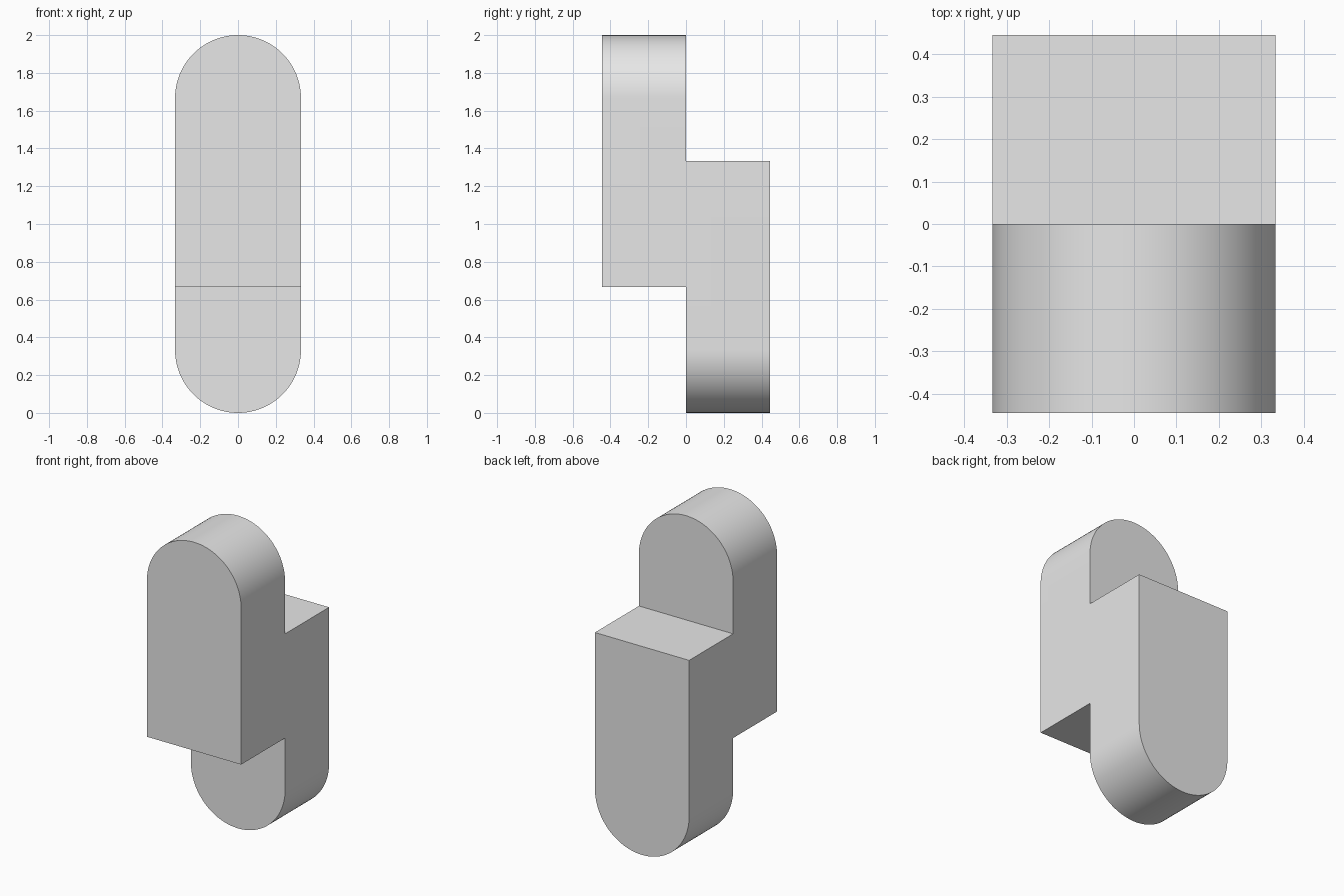
import bpy, bmesh, math

if "Cube" in bpy.data.objects:
    bpy.data.objects.remove(bpy.data.objects["Cube"], do_unlink=True)

RADIUS = 1 / 3      # half width and end radius
DEPTH = 4 / 9       # thickness of each half
HEIGHT = 2.0
SEGMENTS = 48       # per rounded end

grey = bpy.data.materials.new("light_grey")
grey.use_nodes = True
grey.diffuse_color = (0.8, 0.8, 0.8, 1)
grey.node_tree.nodes["Principled BSDF"].inputs["Base Color"].default_value = (0.8, 0.8, 0.8, 1)


def add_object(name, bm):
    bmesh.ops.recalc_face_normals(bm, faces=bm.faces)
    mesh = bpy.data.meshes.new(name)
    bm.to_mesh(mesh)
    bm.free()
    mesh.materials.append(grey)
    obj = bpy.data.objects.new(name, mesh)
    bpy.context.collection.objects.link(obj)
    return obj


def arc(center_z, start):
    angles = [start + math.pi * i / SEGMENTS for i in range(SEGMENTS + 1)]
    return [(RADIUS * math.cos(a), -DEPTH, center_z + RADIUS * math.sin(a)) for a in angles]


# Round-ended block, full depth
bm = bmesh.new()
outline = arc(HEIGHT - RADIUS, 0) + arc(RADIUS, math.pi)
face = bm.faces.new([bm.verts.new(p) for p in outline])
extruded = bmesh.ops.extrude_face_region(bm, geom=[face])["geom"]
moved = [v for v in extruded if isinstance(v, bmesh.types.BMVert)]
bmesh.ops.translate(bm, verts=moved, vec=(0, 2 * DEPTH, 0))
block = add_object("offset_block", bm)

# Notches: lower front and upper back
cutters = []
for name, y, z in (("front_notch", -0.5, HEIGHT / 3 - 0.5),
                   ("back_notch", 0.5, HEIGHT * 2 / 3 + 0.5)):
    bm = bmesh.new()
    bmesh.ops.create_cube(bm, size=1)
    bmesh.ops.translate(bm, verts=bm.verts, vec=(0, y, z))
    cutter = add_object(name, bm)
    cutter.hide_render = True
    cutters.append(cutter)

bpy.ops.object.select_all(action="DESELECT")
block.select_set(True)
bpy.context.view_layer.objects.active = block
for cutter in cutters:
    mod = block.modifiers.new(cutter.name, "BOOLEAN")
    mod.operation = "DIFFERENCE"
    mod.solver = "EXACT"
    mod.object = cutter
    bpy.ops.object.modifier_apply(modifier=mod.name)
    bpy.data.objects.remove(cutter, do_unlink=True)

# Smooth rounded ends, crisp edges
bpy.ops.object.shade_smooth_by_angle(angle=math.radians(30))
